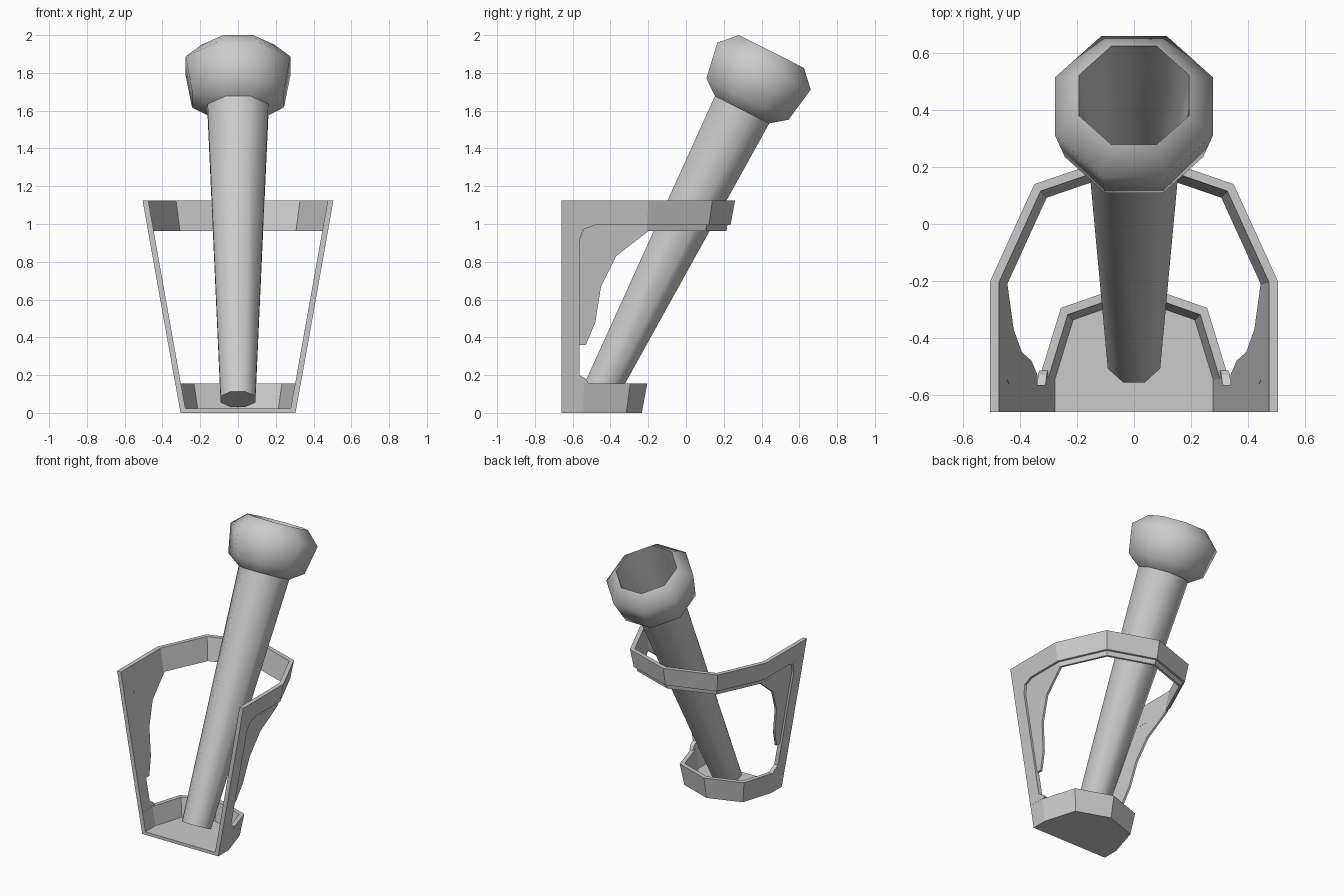
import bpy, bmesh, math
from mathutils import Vector, Matrix

if "Cube" in bpy.data.objects:
    bpy.data.objects.remove(bpy.data.objects["Cube"])

TAPER = 0.178          # how far the holder walls lean outward per unit of height
WALL = 0.03


def finish(name, bm, smooth=None):
    bmesh.ops.remove_doubles(bm, verts=bm.verts, dist=1e-5)
    bmesh.ops.recalc_face_normals(bm, faces=bm.faces)
    mesh = bpy.data.meshes.new(name)
    bm.to_mesh(mesh)
    bm.free()
    ob = bpy.data.objects.new(name, mesh)
    bpy.context.collection.objects.link(ob)
    if smooth:
        bpy.ops.object.select_all(action='DESELECT')
        ob.select_set(True)
        bpy.context.view_layer.objects.active = ob
        bpy.ops.object.shade_smooth_by_angle(angle=math.radians(smooth))
    return ob


def skin(bm, rows, wrap_rows, wrap_cols):
    """Quads between rows of points; returns the vertex grid."""
    grid = [[bm.verts.new(p) for p in row] for row in rows]
    nr, nc = len(grid), len(grid[0])
    for i in range(nr if wrap_rows else nr - 1):
        for j in range(nc if wrap_cols else nc - 1):
            a, b = grid[i], grid[(i + 1) % nr]
            k = (j + 1) % nc
            bm.faces.new((a[j], a[k], b[k], b[j]))
    return grid


def outline(half, d, z):
    """Mirrored half plan, inset by d with mitred corners, at height z."""
    pts = [Vector(p) for p in half] + [Vector((-x, y)) for x, y in half[-2::-1]]
    dirs = [(b - a).normalized() for a, b in zip(pts, pts[1:])]
    norms = [Vector((-t.y, t.x)) for t in dirs]
    out = []
    for i, p in enumerate(pts):
        n0, n1 = norms[max(i - 1, 0)], norms[min(i, len(norms) - 1)]
        q = p + (n0 + n1) * (d / (1 + n0.dot(n1)))
        out.append((q.x, q.y, z))
    return out


def band(name, half, z_ref, section):
    """Leaning wall following a plan; section is a list of (inset, z)."""
    bm = bmesh.new()
    rows = [outline(half, d + TAPER * (z_ref - z), z) for d, z in section]
    grid = skin(bm, rows, True, False)
    bm.faces.new([r[0] for r in grid])
    bm.faces.new([r[-1] for r in grid])
    return finish(name, bm)


def slab(name, side, pts, d0, d1):
    """Side plate from a (y, z) profile, lying in the leaning wall."""
    bm = bmesh.new()
    rows = [[(side * (0.305 + TAPER * z - d), y, z) for y, z in pts] for d in (d0, d1)]
    grid = skin(bm, rows, False, True)
    for r in grid:
        bm.faces.new(r)
    return finish(name, bm)


def lathe(name, profile, matrix):
    """Eight-sided turned part; profile is (half width across flats, height)."""
    bm = bmesh.new()
    rows = []
    for a, t in profile:
        r = a / math.cos(math.pi / 8)
        rows.append([(r * math.cos((k + .5) * math.pi / 4),
                      r * math.sin((k + .5) * math.pi / 4), t) for k in range(8)])
    grid = skin(bm, rows, False, True)
    bm.faces.new(grid[-1])
    bm.transform(matrix)
    return finish(name, bm, 60)


# Holder: upper ring with a stepped lower lip
ring_plan = [(.505, -.66), (.505, -.2), (.35, .14), (0, .26)]
band("upper_ring", ring_plan, 1.125,
     [(0, 1.125), (0, .995), (.015, .995), (.015, .962), (WALL, .962), (WALL, 1.125)])

# Holder: base cup wall and floor
cup_plan = [(.332, -.66), (.332, -.54), (.257, -.295), (0, -.205)]
band("base_cup", cup_plan, .155, [(0, .155), (0, 0), (WALL, 0), (WALL, .155)])
bm = bmesh.new()
floor = skin(bm, [outline(cup_plan, .028 + TAPER * (.155 - z), z) for z in (0, .022)], False, True)
for row in floor:
    bm.faces.new(row)
finish("base_floor", bm)

# Holder: front posts and thin curved inner panels on both sides
post = [(-.66, .155), (-.515, .155), (-.53, .18), (-.565, .2), (-.565, .91),
        (-.545, .97), (-.48, .995), (-.66, .995)]
panel = [(-.565, .36), (-.53, .36), (-.48, .48), (-.45, .67), (-.37, .83),
         (-.2, .962), (-.545, .962), (-.565, .91)]
for side, label in ((1, "right"), (-1, "left")):
    slab("post_" + label, side, post, 0, WALL)
    slab("inner_panel_" + label, side, panel, .015, WALL)

# Leaning tube with a hollow flared head
lean = Matrix.Translation((0, .297, 1.605)) @ Matrix.Rotation(math.radians(-26.7), 4, 'X')
lathe("tube", [(.161, 0), (.092, -1.716)], lean)
lathe("head", [(.161, 0), (.243, .063), (.277, .258), (.193, .345),
               (.148, -.075), (.08, -1.6)], lean)
